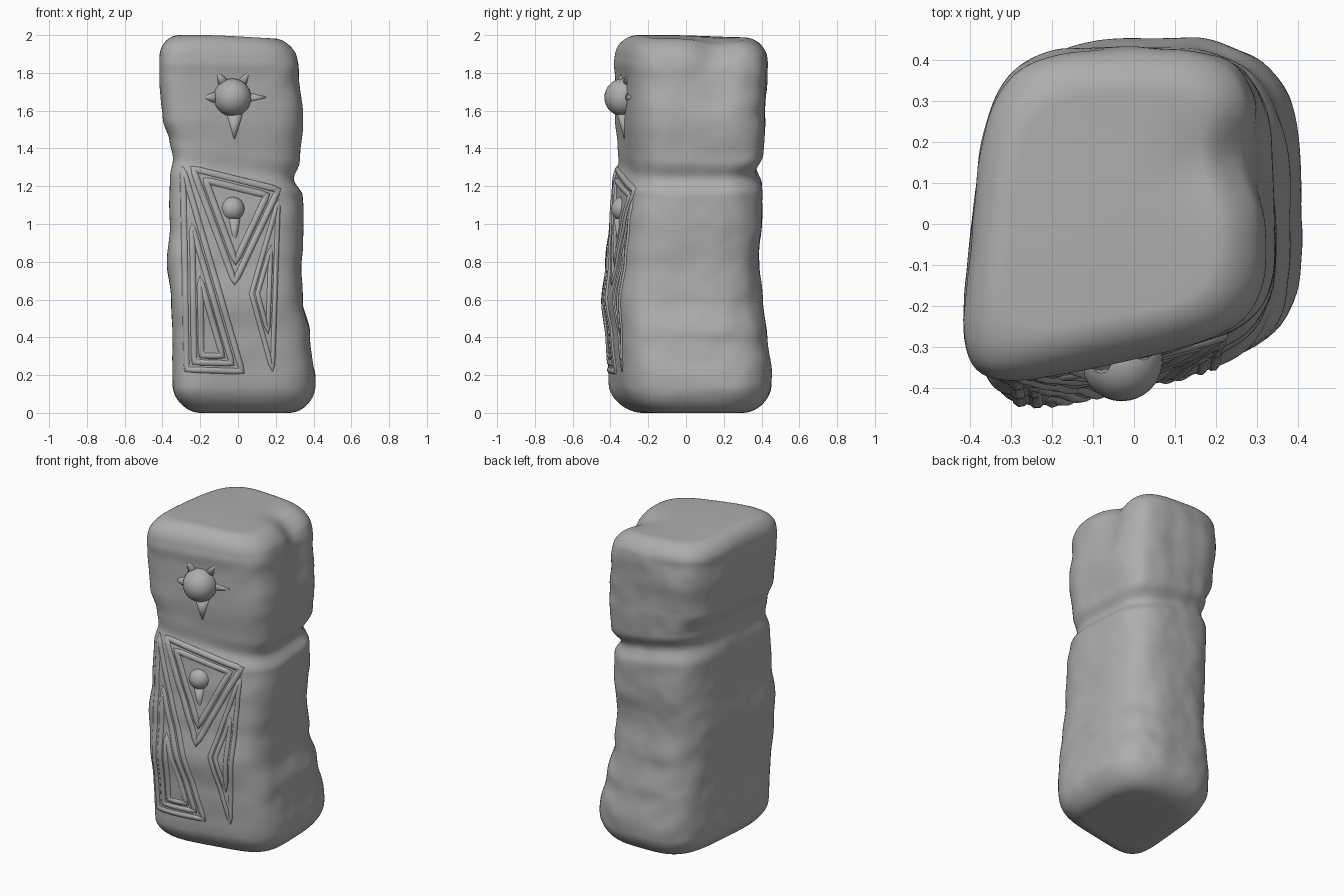
import bpy, bmesh, math
from mathutils import Vector, Matrix, noise
from mathutils.bvhtree import BVHTree

if "Cube" in bpy.data.objects:
    bpy.data.objects.remove(bpy.data.objects["Cube"])

# z, left x, right x, front y, back y of the stone
KEYS = [(0.0, -.34, .41, -.40, .44), (0.2, -.35, .415, -.42, .455), (0.4, -.35, .39, -.43, .43),
        (0.6, -.355, .35, -.45, .405), (0.8, -.38, .34, -.43, .385), (1.0, -.365, .35, -.41, .40),
        (1.2, -.365, .345, -.39, .405), (1.29, -.35, .305, -.365, .37), (1.38, -.365, .335, -.37, .41),
        (1.55, -.40, .35, -.385, .42), (1.8, -.42, .33, -.385, .43), (2.0, -.415, .30, -.38, .42)]
N, LEVELS = 144, 150

# Dark stone colour
stone = bpy.data.materials.new("dark_stone")
stone.diffuse_color = (.42, .42, .42, 1)
stone.use_nodes = True
stone.node_tree.nodes["Principled BSDF"].inputs["Base Color"].default_value = stone.diffuse_color


def section(z):
    for a, b in zip(KEYS, KEYS[1:]):
        if z <= b[0]:
            t = (z - a[0]) / (b[0] - a[0])
            t = t * t * (3 - 2 * t)
            return [p + (q - p) * t for p, q in zip(a[1:], b[1:])]
    return KEYS[-1][1:]


def smooth(a, b, x):
    t = max(0, min(1, (x - a) / (b - a)))
    return t * t * (3 - 2 * t)


def gauss(x, w):
    return math.exp(-(x / w) ** 2)


def squircle(a, z):
    # each corner is worn by a different amount
    c, s = math.cos(a), math.sin(a)
    right_back = 3.1 + .9 * smooth(1.2, 1.4, z)
    n = (right_back if c > 0 else 3.6) if s > 0 else (4.4 if c > 0 else 4.8)
    r = (abs(c) ** n + abs(s) ** n) ** (-1 / n)
    return c * r, s * r


def stone_point(a, z, k):
    xl, xr, yf, yb = section(z)
    d = min(z, 2 - z)
    R = .14 if z < 1 else .105
    inset = R - math.sqrt(max(0, R * R - (R - d) ** 2)) if d < R else 0
    u, v = squircle(a, z)
    k *= 1 - inset / 0.38
    u, v = u * k, v * k
    left, right = xl + .022 + .042 * v, xr - .01 - .015 * v
    front = yf + .05 + .08 * u
    x = left + (right - left) * (u + 1) / 2
    y = front + (yb - front) * (v + 1) / 2
    # hollow down the right of the head and dip across its top
    hollow = gauss(y - .16, .1) * smooth(0, .3, x)
    x -= .04 * hollow * smooth(1.5, 1.98, z)
    zz = z - smooth(1.8, 2, z) * (.03 * hollow + .02 * smooth(-.2, .3, x) + .012 * smooth(-.1, .35, y))
    # slanting neck and brow
    zz -= .17 * x * gauss(z - 1.3, .2)
    y -= .006 * gauss(z - 1.85, .04) * smooth(-.2, -.3, y)
    p = Vector((x, y, zz))
    out = Vector((x, y, 0)) * smooth(0, .15, d)
    calm = 1 - .6 * smooth(-.2, -.3, y)
    n = .016 * noise.noise(p * 4.5) + .008 * noise.noise(p * 10 + Vector((5, 2, 1)))
    return p + out * n * 1.6 * calm


def link(name, data):
    data.materials.append(stone)
    ob = bpy.data.objects.new(name, data)
    bpy.context.collection.objects.link(ob)


def add_object(name, bm):
    me = bpy.data.meshes.new(name)
    bmesh.ops.recalc_face_normals(bm, faces=bm.faces)
    for f in bm.faces:
        f.smooth = True
    bm.to_mesh(me)
    bm.free()
    link(name, me)


# Stone pillar: lofted rings with closed, ringed caps
rows = [(0, k / 10) for k in range(1, 10)]
rows += [(1 - math.cos(math.pi * i / LEVELS), 1) for i in range(LEVELS + 1)]
rows += [(2, k / 10) for k in range(9, 0, -1)]
bm = bmesh.new()
rings = [[bm.verts.new(stone_point(2 * math.pi * i / N, z, k)) for i in range(N)] for z, k in rows]
for a, b in zip(rings, rings[1:]):
    for i in range(N):
        j = (i + 1) % N
        bm.faces.new((a[i], a[j], b[j], b[i]))
bm.faces.new(rings[0])
bm.faces.new(rings[-1])
tree = BVHTree.FromBMesh(bm)
add_object("stone_pillar", bm)


def on_front(x, z, lift=0.0):
    hit = tree.ray_cast(Vector((x, -2, z)), Vector((0, 1, 0)))[0]
    return Vector((x, (hit.y if hit else -.3) - lift, z))


# Carved ridges: closed outlines mostly sunk in the front face
def ridge(name, corners, size):
    pts = []
    for a, b in zip(corners, corners[1:] + corners[:1]):
        steps = max(2, int(math.dist(a, b) / .03))
        pts += [on_front(a[0] + (b[0] - a[0]) * i / steps, a[1] + (b[1] - a[1]) * i / steps, -size * .55)
                for i in range(steps)]
    cu = bpy.data.curves.new(name, 'CURVE')
    cu.dimensions = '3D'
    cu.bevel_depth = size
    cu.bevel_resolution = 2
    sp = cu.splines.new('POLY')
    sp.points.add(len(pts) - 1)
    for q, p in zip(sp.points, pts):
        q.co = (*p, 1)
    sp.use_cyclic_u = True
    link(name, cu)


def nested(name, corners, scales, size):
    # shrink about the incentre so that the bands stay parallel
    w = [math.dist(corners[i - 2], corners[i - 1]) for i in range(3)]
    c = [sum(wi * p[k] for wi, p in zip(w, corners)) / sum(w) for k in (0, 1)]
    for i, s in enumerate(scales):
        ridge(f"{name}_{i + 1}", [(c[0] + (p[0] - c[0]) * s, c[1] + (p[1] - c[1]) * s) for p in corners], size)


nested("left_triangle", [(-.29, 1.29), (-.27, .23), (.02, .22)], (1, .68, .38), .02)
nested("centre_triangle", [(-.24, 1.29), (.21, 1.18), (-.02, .69)], (1, .72), .022)
nested("right_triangle", [(.21, 1.12), (.07, .63), (.18, .23)], (1, .5), .016)


# Eyes: ball with pointed rays round it
def ball(name, x, z, r, lift):
    bm = bmesh.new()
    bmesh.ops.create_uvsphere(bm, u_segments=32, v_segments=16, radius=r,
                              matrix=Matrix.Translation(on_front(x, z, lift)))
    add_object(name, bm)


def ray(name, x, z, angle, start, length, r):
    d = Vector((math.cos(angle), 0, math.sin(angle)))
    mid = start + length / 2
    bm = bmesh.new()
    m = (Matrix.Translation(on_front(x + d.x * mid, z + d.z * mid, -.012))
         @ d.to_track_quat('Z', 'Y').to_matrix().to_4x4())
    bmesh.ops.create_cone(bm, cap_ends=True, segments=16, radius1=r, radius2=.004,
                          depth=length, matrix=m)
    add_object(name, bm)


ball("head_eye", -.03, 1.67, .1, .0)
for i, deg in enumerate((0, 58, 122, 180)):
    ray(f"eye_ray_{i + 1}", -.03, 1.67, math.radians(deg), .085, .09, .033)
ray("eye_drop", -.02, 1.67, math.radians(-90), .09, .14, .045)
ball("chest_eye", -.03, 1.08, .065, -.025)
ray("chest_drop", -.02, 1.08, math.radians(-90), .05, .17, .032)
